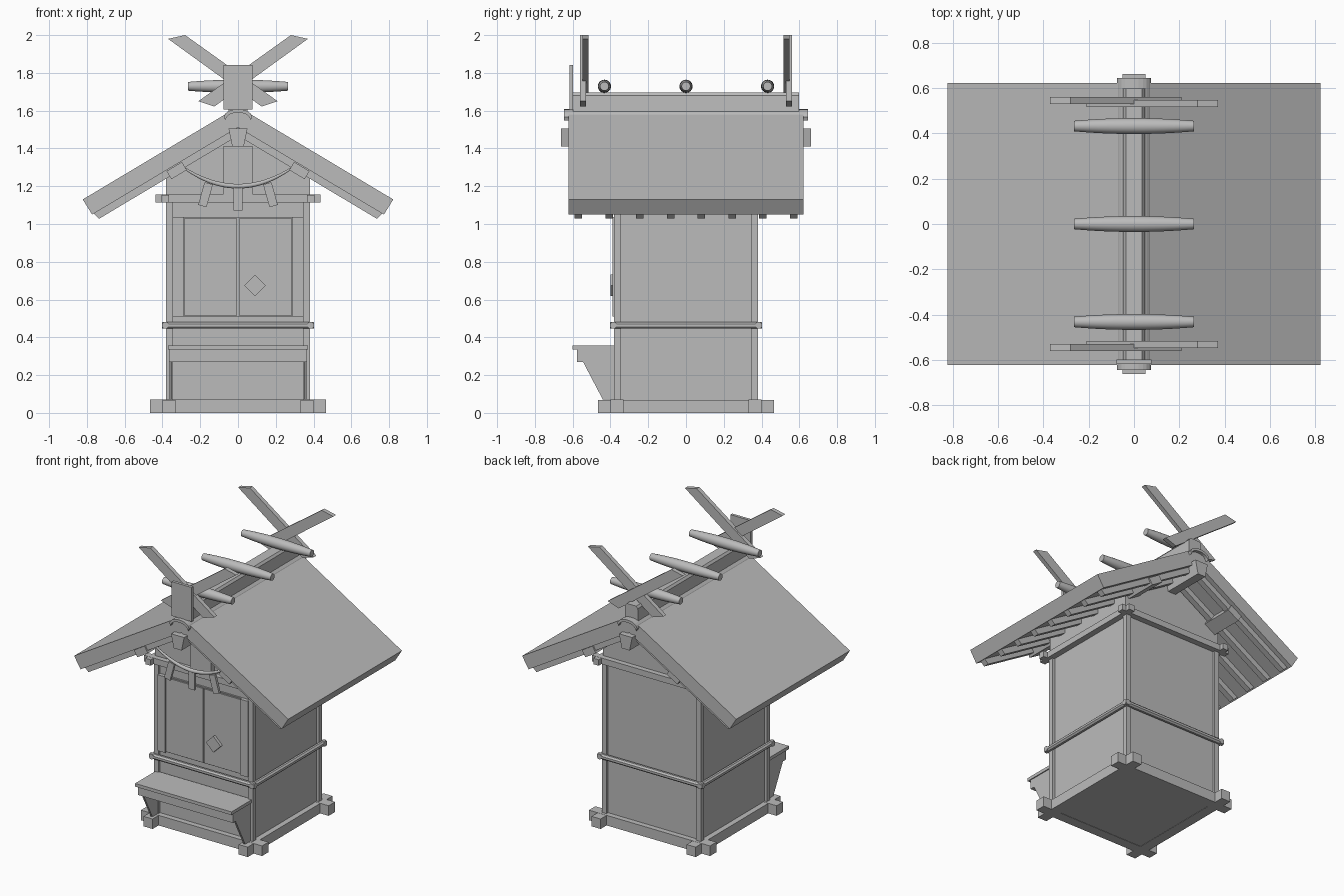
import bpy, bmesh, math
from mathutils import Vector, Matrix

old = bpy.data.objects.get("Cube")
if old:
    bpy.data.objects.remove(old, do_unlink=True)

GREY = (0.5, 0.5, 0.5, 1)
mat = bpy.data.materials.new("plain_grey")
mat.use_nodes = True
mat.diffuse_color = GREY
mat.node_tree.nodes["Principled BSDF"].inputs["Base Color"].default_value = GREY


def finish(name, bm):
    bmesh.ops.recalc_face_normals(bm, faces=bm.faces)
    mesh = bpy.data.meshes.new(name)
    bm.to_mesh(mesh)
    bm.free()
    obj = bpy.data.objects.new(name, mesh)
    mesh.materials.append(mat)
    bpy.context.collection.objects.link(obj)
    return obj


def prism(name, outline, lo, hi, axis="y"):
    """Extrude an outline: (x, z) along y, or (y, z) along x."""
    bm = bmesh.new()

    def place(p, d):
        return (p[0], d, p[1]) if axis == "y" else (d, p[0], p[1])

    face = bm.faces.new([bm.verts.new(place(p, lo)) for p in outline])
    out = bmesh.ops.extrude_face_region(bm, geom=[face])
    moved = [g for g in out["geom"] if isinstance(g, bmesh.types.BMVert)]
    shift = Vector((0, hi - lo, 0) if axis == "y" else (hi - lo, 0, 0))
    bmesh.ops.translate(bm, verts=moved, vec=shift)
    return finish(name, bm)


def box(name, x0, x1, y0, y1, z0, z1):
    return prism(name, [(x0, z0), (x1, z0), (x1, z1), (x0, z1)], y0, y1)


def tilted(cx, cz, w, h, angle):
    """Outline of a rotated rectangle."""
    turn = Matrix.Rotation(angle, 2)
    corners = [(-w, -h), (w, -h), (w, h), (-w, h)]
    return [tuple(turn @ Vector((a / 2, b / 2)) + Vector((cx, cz))) for a, b in corners]


def flip(outline):
    return [(-a, b) for a, b in outline]


def octagon(c, z, r):
    return [(c + r * math.cos(math.pi * (k + 0.5) / 4),
             z + r * math.sin(math.pi * (k + 0.5) / 4)) for k in range(8)]


def frame(name, at, half, end, z0, z1):
    """Four beams that cross and stick out at the corners."""
    for s, side in ((-1, "low"), (1, "high")):
        a, b = s * at - half, s * at + half
        box(f"{name}_x_{side}", -end, end, a, b, z0, z1)
        box(f"{name}_y_{side}", a, b, -end, end, z0, z1 - 0.001)


# Base, walls and corner posts
frame("base_beam", 0.365, 0.035, 0.465, 0, 0.07)
box("floor", -0.36, 0.36, -0.36, 0.36, 0.002, 0.05)
box("walls", -0.362, 0.362, -0.362, 0.362, 0.04, 1.15)
for sx in (-1, 1):
    for sy in (-1, 1):
        x, y = sx * 0.362, sy * 0.362
        box("corner_post", x - 0.018, x + 0.018, y - 0.018, y + 0.018, 0.05, 1.15)
frame("top_beam", 0.385, 0.021, 0.437, 1.113, 1.155)
for s in (-1, 1):
    prism("middle_rail_side", octagon(s * 0.385, 0.463, 0.019), -0.403, 0.403)
    prism("middle_rail_end", octagon(s * 0.385, 0.463, 0.019), -0.403, 0.403, "x")
prism("gable_walls", [(-0.38, 1.13), (0.38, 1.13), (0.38, 1.285), (0, 1.51), (-0.38, 1.285)],
      -0.37, 0.37)
box("king_post", -0.08, 0.08, -0.41, -0.36, 1.155, 1.41)

# Doors and lock
box("door_frame", -0.347, 0.347, -0.372, -0.36, 0.51, 1.037)
for s in (-1, 1):
    a, b = sorted((s * 0.004, s * 0.285))
    box("door_leaf", a, b, -0.38, -0.37, 0.515, 1.03)
    a, b = sorted((s * 0.288, s * 0.347))
    box("door_stile", a, b, -0.388, -0.37, 0.51, 1.037)
prism("lock_plate", tilted(0.09, 0.675, 0.08, 0.08, math.pi / 4), -0.4, -0.378)

# Offering shelf with side brackets
box("shelf_top", -0.37, 0.37, -0.6, -0.37, 0.335, 0.357)
box("shelf_apron", -0.365, 0.365, -0.577, -0.55, 0.27, 0.336)
bracket = [(-0.575, 0.335), (-0.575, 0.27), (-0.545, 0.27), (-0.44, 0.07),
           (-0.37, 0.07), (-0.37, 0.335)]
for s in (-1, 1):
    prism("shelf_bracket", bracket, s * 0.349, s * 0.363, "x")

# Roof with rafters, purlins and ridge beam
half_roof = [(0.04, 1.597), (0.822, 1.13), (0.772, 1.05), (0, 1.511)]
prism("roof", half_roof + flip(half_roof[:3])[::-1], -0.623, 0.623)
rafter = [(0.765, 1.056), (0.735, 1.028), (0, 1.467), (0, 1.515)]
for i in range(8):
    y = -0.57 + i * 1.14 / 7
    prism("rafter_left", rafter, y - 0.02, y + 0.02)
    prism("rafter_right", flip(rafter), y - 0.02, y + 0.02)
purlin = tilted(0.325, 1.283, 0.095, 0.05, -math.radians(31))
prism("purlin_left", purlin, -0.6, 0.6)
prism("purlin_right", flip(purlin), -0.6, 0.6)
prism("ridge_beam", [(-0.03, 1.41), (0.03, 1.41), (0.05, 1.505), (-0.05, 1.505)], -0.662, 0.662)

# Curved ridge cap, ridge box and front plate
arch = [(0.078 * math.sin(t), 1.525 + 0.083 * math.cos(t) ** 0.5)
        for t in [math.radians(a) for a in range(-75, 76, 15)]]
prism("ridge_cap", arch + [(x * 0.9, z - 0.018) for x, z in reversed(arch)], -0.645, 0.645)
prism("ridge_box", [(-0.052, 1.58), (0.052, 1.58), (0.048, 1.68), (0.036, 1.695),
                    (-0.036, 1.695), (-0.048, 1.68)], -0.598, 0.598)
box("ridge_front_plate", -0.077, 0.077, -0.618, -0.598, 1.605, 1.843)

# Crossed finials at both ends
finial = [(-0.37, 1.98), (-0.28, 2.0), (0.21, 1.65), (0.125, 1.622)]
for s in (-1, 1):
    prism("finial_right", finial, s * 0.53, s * 0.56)
    prism("finial_left", flip(finial), s * 0.517, s * 0.547)


def spindle(name, y):
    """Round log, tapering to both ends."""
    bm = bmesh.new()
    rings, sides = [], 24
    for i in range(13):
        u = -1 + i / 6
        r = 0.035 - 0.012 * u * u
        rings.append([bm.verts.new((0.265 * u, y + r * math.cos(k * math.tau / sides),
                                    1.729 + r * math.sin(k * math.tau / sides)))
                      for k in range(sides)])
    for a, b in zip(rings, rings[1:]):
        for k in range(sides):
            n = (k + 1) % sides
            bm.faces.new((a[k], a[n], b[n], b[k]))
    bm.faces.new(rings[0])
    bm.faces.new(rings[-1])
    obj = finish(name, bm)
    bpy.context.view_layer.objects.active = obj
    obj.select_set(True)
    bpy.ops.object.shade_smooth_by_angle()
    obj.select_set(False)


for y in (-0.432, 0, 0.432):
    spindle("ridge_log", y)

# Hanging rope, thick in the middle, with paper strips
curve = bpy.data.curves.new("rope", "CURVE")
curve.dimensions = "3D"
curve.bevel_depth = 0.013
curve.bevel_resolution = 3
curve.use_fill_caps = True
line = curve.splines.new("POLY")
line.points.add(20)
for i, p in enumerate(line.points):
    u = -1 + i / 10
    p.co = (0.29 * u, -0.5, 1.2 + 0.1 * u * u, 1)
    p.radius = 1 - 0.6 * u * u
curve.materials.append(mat)
rope = bpy.data.objects.new("rope", curve)
bpy.context.collection.objects.link(rope)
for name, x, z, lean in (("right", -0.172, 1.155, -0.27), ("middle", 0, 1.135, 0),
                         ("left", 0.172, 1.155, 0.27)):
    prism(f"paper_strip_{name}", tilted(x, z, 0.046, 0.125, lean), -0.509, -0.491)
